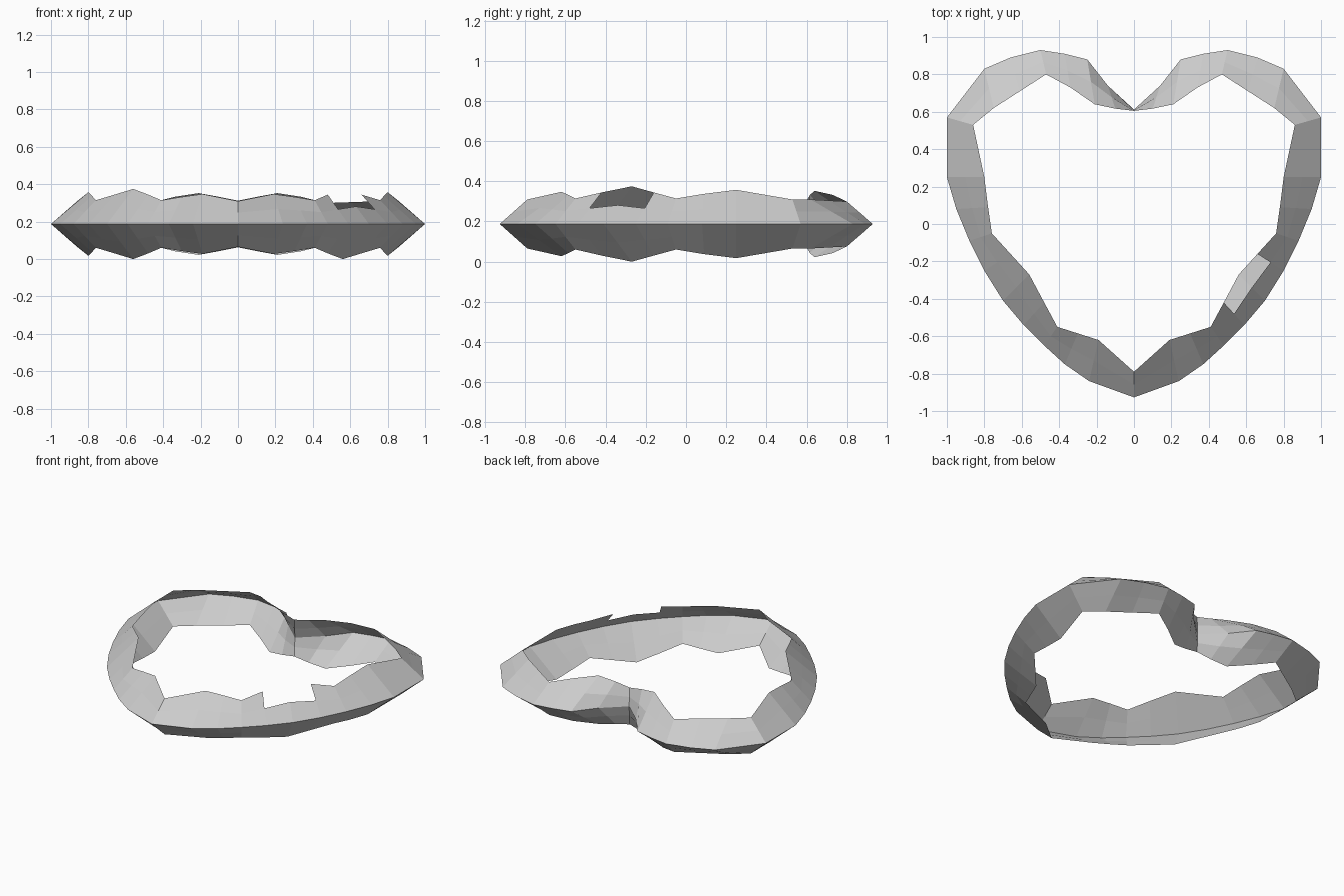
import bpy, bmesh

MID = 0.1875   # height of the outer ridge

# One half of the heart, from cleft to tip:
# outer ridge x, y, then inner rim x, y and rim height above the ridge
STATIONS = [
    (0.00, 0.612, 0.00, 0.605, 0.125),
    (0.14, 0.74, 0.10, 0.617, 0.145),
    (0.25, 0.88, 0.21, 0.64, 0.165),
    (0.37, 0.91, 0.34, 0.73, 0.145),
    (0.50, 0.93, 0.47, 0.80, 0.112),
    (0.66, 0.89, 0.61, 0.71, 0.117),
    (0.80, 0.83, 0.75, 0.62, 0.122),
    (1.00, 0.57, 0.86, 0.53, 0.122),
    (1.00, 0.25, 0.80, 0.25, 0.170),
    (0.95, 0.08, 0.78, 0.09, 0.150),
    (0.88, -0.09, 0.76, -0.05, 0.127),
    (0.80, -0.25, 0.66, -0.16, 0.157),
    (0.70, -0.41, 0.56, -0.27, 0.1875),
    (0.59, -0.54, 0.48, -0.42, 0.157),
    (0.48, -0.65, 0.41, -0.55, 0.127),
    (0.37, -0.75, 0.30, -0.585, 0.145),
    (0.24, -0.84, 0.19, -0.62, 0.160),
    (0.00, -0.927, 0.00, -0.79, 0.122),
]
NOTCH = (11, 12)   # missing inner panels on the upper right side

bm = bmesh.new()


def half_band(side, up):
    """Sloped band of two panel rows from the outer ridge to the inner rim."""
    rows = []
    for ox, oy, ix, iy, h in STATIONS:
        rows.append([bm.verts.new((side * (ox + (ix - ox) * t),
                                   oy + (iy - oy) * t,
                                   MID + up * h * t)) for t in (0, 0.5, 1)])
    for i in range(len(rows) - 1):
        for j in range(2):
            if side > 0 and up > 0 and j == 1 and i in NOTCH:
                continue
            f = [rows[i][j], rows[i + 1][j], rows[i + 1][j + 1], rows[i][j + 1]]
            if side * up < 0:
                f.reverse()
            bm.faces.new(f)


# Open heart shell: left and right, upper and lower
for side in (1, -1):
    for up in (1, -1):
        half_band(side, up)

bmesh.ops.remove_doubles(bm, verts=bm.verts, dist=0.0005)
bmesh.ops.recalc_face_normals(bm, faces=bm.faces)
# Make the skin face upward on the upper half
top = max(bm.faces, key=lambda f: f.calc_center_median().z)
if top.normal.z < 0:
    bmesh.ops.reverse_faces(bm, faces=bm.faces)

mesh = bpy.data.meshes.new("heart_ring")
bm.to_mesh(mesh)
bm.free()
obj = bpy.data.objects.new("heart_ring", mesh)
bpy.context.collection.objects.link(obj)
